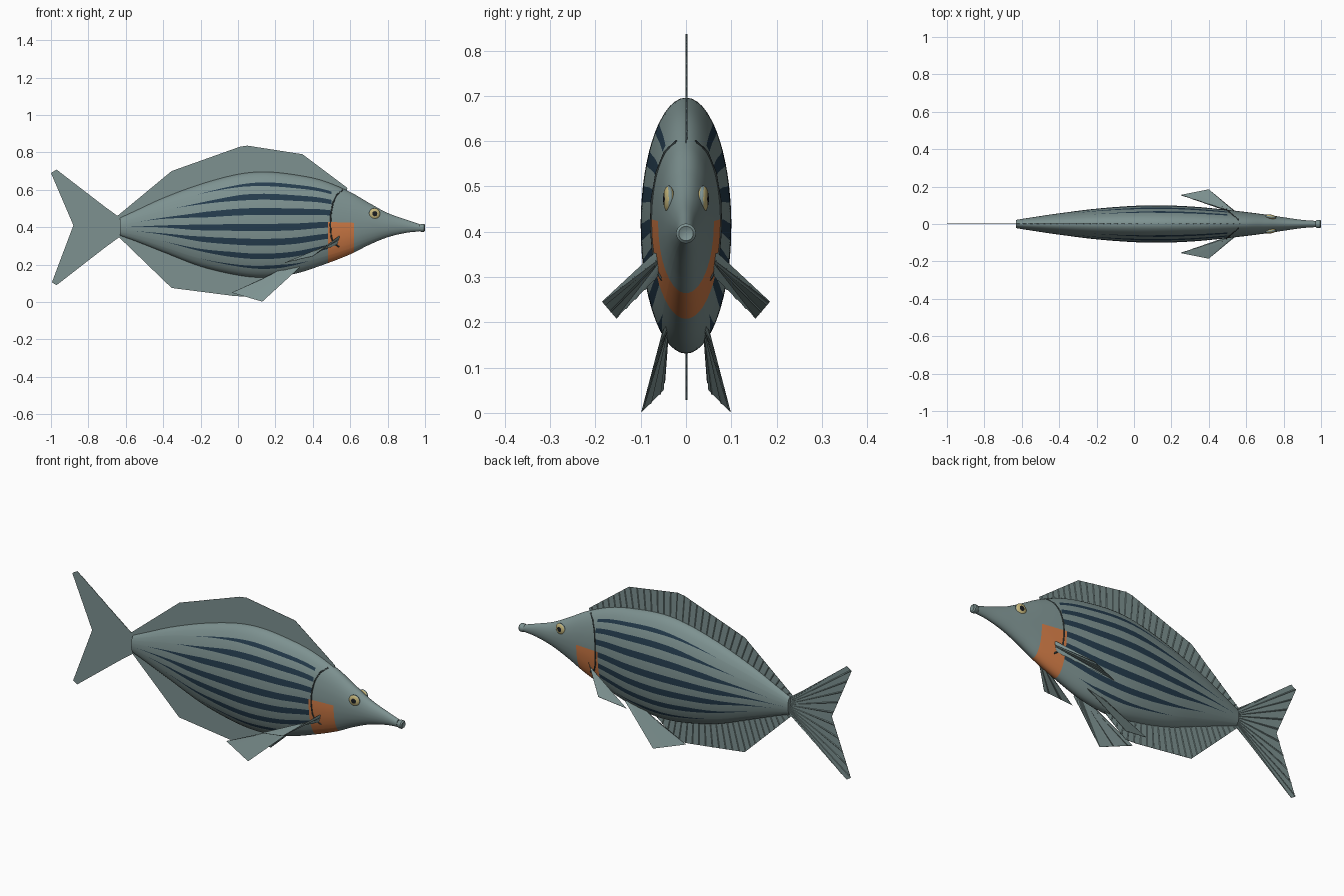
import bpy, bmesh, math
from mathutils import Vector

cube = bpy.data.objects.get("Cube")
if cube:
    bpy.data.objects.remove(cube, do_unlink=True)


def material(name, rgb):
    m = bpy.data.materials.new(name)
    m.use_nodes = True
    m.diffuse_color = (*rgb, 1)
    bsdf = next(n for n in m.node_tree.nodes if n.type == 'BSDF_PRINCIPLED')
    bsdf.inputs["Base Color"].default_value = (*rgb, 1)
    return m


GREY = material("grey_green skin", (0.205, 0.285, 0.28))
BLUE = material("dark blue stripe", (0.018, 0.045, 0.075))
ORANGE = material("orange cheek", (0.64, 0.2, 0.062))
DARK = material("dark gill line", (0.04, 0.055, 0.057))
YELLOW = material("pale yellow iris", (0.56, 0.47, 0.2))
BLACK = material("black pupil", (0.01, 0.012, 0.015))

# Body profile: x, top z, bottom z, half width
PROFILE = [(-.63, .45, .355, .022), (-.55, .487, .326, .035), (-.4, .556, .267, .057),
           (-.2, .63, .19, .082), (0, .683, .143, .097), (.14, .696, .131, .1),
           (.3, .681, .15, .094), (.45, .65, .197, .081), (.6, .588, .255, .064),
           (.7, .53, .305, .051), (.8, .476, .346, .036), (.9, .44, .37, .022),
           (.98, .413, .378, .016)]


def slope(i, c):
    a, b = PROFILE[max(i - 1, 0)], PROFILE[min(i + 1, len(PROFILE) - 1)]
    return (b[c] - a[c]) / (b[0] - a[0])


def section(x):
    """Smoothly interpolated top, bottom and half width at x."""
    i = 0
    while i < len(PROFILE) - 2 and x > PROFILE[i + 1][0]:
        i += 1
    p, q = PROFILE[i], PROFILE[i + 1]
    h = q[0] - p[0]
    t = (x - p[0]) / h
    return [p[c] * (1 + 2 * t) * (1 - t) ** 2 + q[c] * t * t * (3 - 2 * t)
            + h * t * (1 - t) * ((1 - t) * slope(i, c) - t * slope(i + 1, c))
            for c in (1, 2, 3)]


def skin_y(x, z):
    top, bottom, w = section(x)
    s = (2 * z - top - bottom) / (top - bottom)
    return w * math.sqrt(max(0, 1 - s * s))


def finish(name, bm, mats, smooth=None):
    bmesh.ops.recalc_face_normals(bm, faces=bm.faces[:])
    me = bpy.data.meshes.new(name)
    bm.to_mesh(me)
    bm.free()
    for m in mats:
        me.materials.append(m)
    ob = bpy.data.objects.new(name, me)
    bpy.context.collection.objects.link(ob)
    if smooth:
        bpy.ops.object.select_all(action='DESELECT')
        ob.select_set(True)
        bpy.context.view_layer.objects.active = ob
        bpy.ops.object.shade_smooth_by_angle(angle=math.radians(smooth))
    return ob


# Stripes from belly to back: angle, half width, rear end x, front end x
STRIPES = [(-54, 3, -.2, .38), (-37, 3.7, -.4, .5), (-19.5, 3.9, -.54, .5),
           (-3, 3.9, -.6, .5), (14.5, 3.9, -.52, .5), (32, 3.8, -.33, .5),
           (50, 3.2, -.22, .5)]
POLE = [90, 83, 76, 69, 62]


def ring_angles(x):
    angles = [-a for a in POLE]
    for i, (c, half, rear, front) in enumerate(STRIPES):
        half *= min(1, max(.05, (x - rear) / .35))
        if front < .45:
            half *= min(1, max(.05, (front - x) / .15))
        angles += [c - half, c + half]
        if i < len(STRIPES) - 1:
            angles.append((c + STRIPES[i + 1][0]) / 2)
    return angles + POLE[::-1]


# Body: lofted rings whose rows follow the stripe edges
bm = bmesh.new()
rings, xs = [], [k / 100 for k in range(-63, 98)]
for x in xs:
    top, bottom, w = section(x)
    arc = [math.radians(a) for a in ring_angles(x)]
    pts = [(-math.cos(a), math.sin(a)) for a in arc]
    pts += [(-y, z) for y, z in pts[-2:0:-1]]
    rings.append([bm.verts.new((x, y * w, (top + bottom) / 2 + z * (top - bottom) / 2))
                  for y, z in pts])
size = len(rings[0])
for i in range(len(xs) - 1):
    mid = (xs[i] + xs[i + 1]) / 2
    for j in range(size):
        k = (j + 1) % size
        f = bm.faces.new((rings[i][j], rings[i][k], rings[i + 1][k], rings[i + 1][j]))
        row = min(j, size - 1 - j)
        stripe, part = divmod(row - len(POLE), 3)
        if part == 0 and 0 <= stripe < len(STRIPES):
            if STRIPES[stripe][2] < mid < STRIPES[stripe][3]:
                f.material_index = 1
        if .48 < mid < .625 and f.calc_center_median().z < .43:
            f.material_index = 2
bm.faces.new(rings[0])
bm.faces.new(rings[-1])
finish("body", bm, [GREY, BLUE, ORANGE], 40)


def along(points, t):
    """Point at fraction t of a polyline's length."""
    pts = [Vector(p) for p in points]
    left = t * sum((b - a).length for a, b in zip(pts, pts[1:]))
    for a, b in zip(pts, pts[1:]):
        d = (b - a).length
        if left <= d:
            return a.lerp(b, left / d)
        left -= d
    return pts[-1]


def fin(name, base, edge, rays, offset, half):
    """Thin plate from base line to outer edge; raised rays on the offset side."""
    bm = bmesh.new()
    crests = [(i + .5) / rays for i in range(rays)]
    ts = {0.0, 1.0, *crests}
    for c in crests:
        ts |= {c - half / rays, c + half / rays}
    # Keep the corners of the outer edge sharp
    lens = [(Vector(b) - Vector(a)).length for a, b in zip(edge, edge[1:])]
    ts |= {sum(lens[:i]) / sum(lens) for i in range(1, len(lens))}
    off = Vector(offset)
    cols = []
    for t in sorted(ts):
        b, e = along(base, t), along(edge, t)
        rise = off * (4 if t in crests else 1)
        cols.append([bm.verts.new(p) for p in (b - off, e - off, e + rise, b + rise)])
    for p, q in zip(cols, cols[1:]):
        for k in range(4):
            n = (k + 1) % 4
            bm.faces.new((p[k], p[n], q[n], q[k]))
    bm.faces.new(cols[0])
    bm.faces.new(cols[-1])
    return finish(name, bm, [GREY])


# Upright fins along the middle
thin = (0, .0008, 0)
steps = [i / 12 for i in range(13)]
back = [(-.62 + 1.2 * s, 0, section(-.62 + 1.2 * s)[0] - .012) for s in steps]
belly = [(-.62 + .8 * s, 0, section(-.62 + .8 * s)[1] + .012) for s in steps]
fin("dorsal_fin", back, [(-.645, 0, .46), (-.355, 0, .70), (.01, 0, .83), (.05, 0, .836),
                         (.345, 0, .79), (.585, 0, .61)], 34, thin, .07)
fin("anal_fin", belly, [(-.64, 0, .35), (-.355, 0, .075), (-.02, 0, .032),
                        (.05, 0, .028), (.19, 0, .135)], 24, thin, .07)
fin("tail_fin", [(-.62, 0, .445), (-.62, 0, .355)],
    [(-.635, 0, .45), (-.97, 0, .708), (-1, 0, .69), (-.88, 0, .41),
     (-.995, 0, .105), (-.97, 0, .09), (-.635, 0, .35)], 22, thin, .08)

# Paired fins, gill edges and eyes
for side, s in (("left", 1), ("right", -1)):
    fin(side + "_pectoral_fin", [(.545, .064 * s, .35), (.53, .062 * s, .31)],
        [(.54, .069 * s, .353), (.40, .185 * s, .245), (.25, .155 * s, .21),
         (.525, .06 * s, .305)], 10, (0, -.0004 * s, -.0007), .1)
    fin(side + "_pelvic_fin", [(.33, .04 * s, .195), (.25, .04 * s, .19)],
        [(.33, .05 * s, .185), (.13, .098 * s, .002), (-.035, .05 * s, .05),
         (.25, .045 * s, .175)], 10, (0, -.0008 * s, 0), .1)

    curve = bpy.data.curves.new(side + "_gill_edge", 'CURVE')
    curve.dimensions = '3D'
    curve.bevel_depth = .004
    curve.bevel_resolution = 1
    path = [(.56, .598), (.53, .575), (.508, .53), (.497, .47), (.494, .41),
            (.498, .35), (.51, .315), (.54, .295)]
    spline = curve.splines.new('POLY')
    spline.points.add(len(path) - 1)
    for p, (x, z) in zip(spline.points, path):
        p.co = (x, s * skin_y(x, z), z, 1)
    curve.materials.append(DARK)
    bpy.context.collection.objects.link(bpy.data.objects.new(side + "_gill_edge", curve))

    bm = bmesh.new()
    bmesh.ops.create_uvsphere(bm, u_segments=20, v_segments=20, radius=1)
    for f in bm.faces:
        c = f.calc_center_median()
        r = math.hypot(c.x, c.y)
        f.material_index = 2 if r < .42 else 1 if r < .93 else 0
    for v in bm.verts:
        v.co = Vector((v.co.x * .03, v.co.z * .012, v.co.y * .03))
    eye = finish(side + "_eye", bm, [GREY, YELLOW, BLACK], 60)
    eye.location = (.73, s * skin_y(.73, .472), .472)
    eye.rotation_euler.z = -.13 * s

# Flared lip at the tip of the snout
bm = bmesh.new()
profile = [(.968, .015), (.98, .022), (.994, .022), (1.0, .016), (.996, .008)]
loops = []
for x, r in profile:
    loops.append([bm.verts.new((x, r * math.cos(a), .396 + r * math.sin(a)))
                  for a in (math.tau * i / 20 for i in range(20))])
for a, b in zip(loops, loops[1:]):
    for i in range(20):
        bm.faces.new((a[i - 1], a[i], b[i], b[i - 1]))
bm.faces.new(loops[0])
bm.faces.new(loops[-1])
finish("snout_lip", bm, [GREY], 40)
